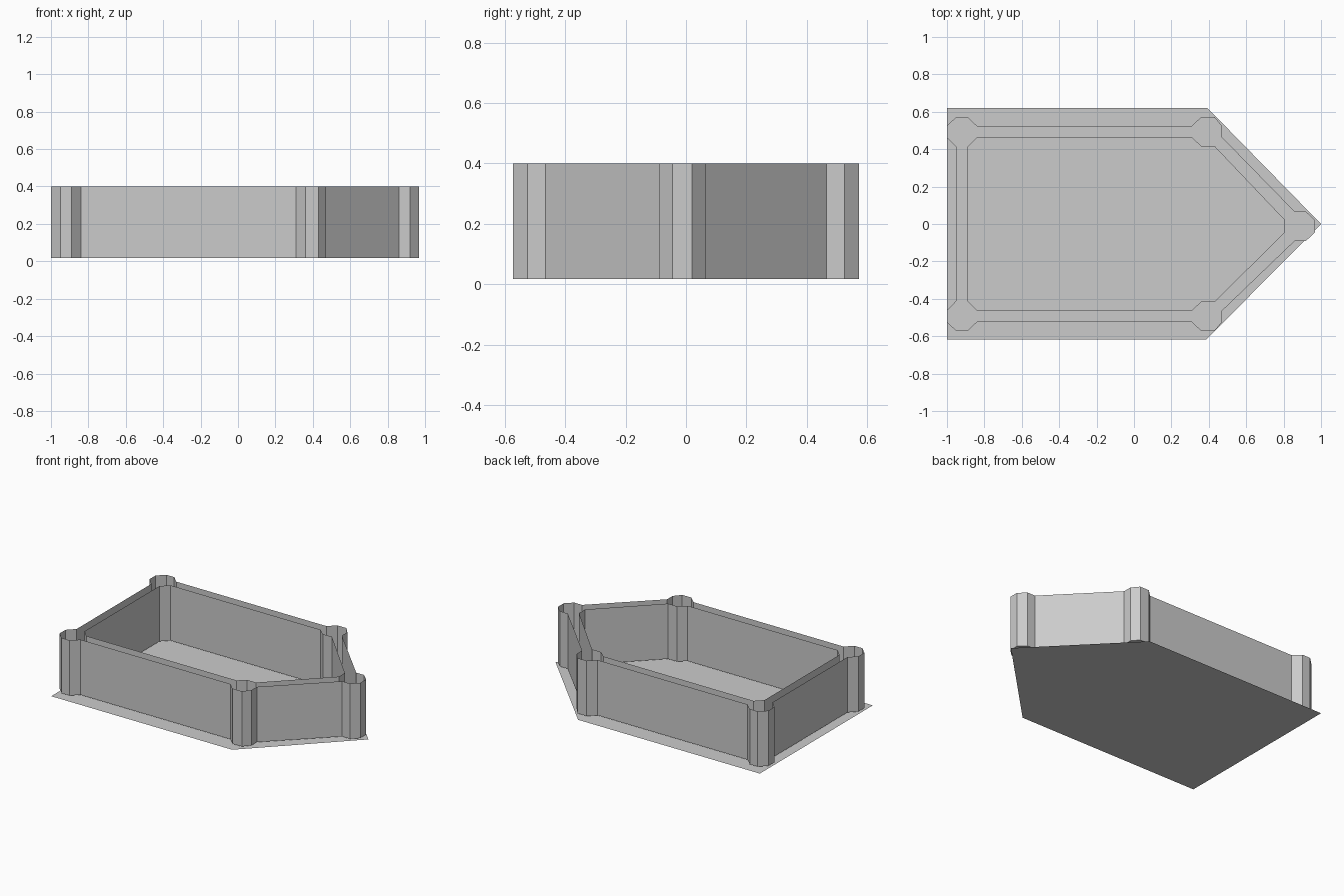
import bpy, bmesh

if "Cube" in bpy.data.objects:
    bpy.data.objects.remove(bpy.data.objects["Cube"])

Z_BOTTOM, Z_TOP = 0.017, 0.40
TIP_SHIFT = -0.012   # the tip post sits slightly off the centre line


def full_loop(half):
    """Mirror a half outline (y > 0) across the x axis into a closed loop."""
    pts = half + [(x, -y) for x, y in reversed(half)]
    return [(x, y + TIP_SHIFT if x > 0.6 else y) for x, y in pts]


def make_object(name, bm):
    mesh = bpy.data.meshes.new(name)
    bm.to_mesh(mesh)
    bm.free()
    obj = bpy.data.objects.new(name, mesh)
    bpy.context.collection.objects.link(obj)
    return obj


def wall_skin(bm, loop, inward=False):
    """Raise a vertical skin around the loop; return its bottom edges."""
    low = [bm.verts.new((x, y, Z_BOTTOM)) for x, y in loop]
    high = [bm.verts.new((x, y, Z_TOP)) for x, y in loop]
    n = len(loop)
    for i in range(n):
        j = (i + 1) % n
        face = bm.faces.new((low[i], high[i], high[j], low[j]))
        if inward:
            face.normal_flip()
    return [bm.edges.get((low[i], low[(i + 1) % n])) for i in range(n)]


# Flat base plate
bm = bmesh.new()
plate = [(-1, -0.617), (0.387, -0.617), (1, 0), (0.393, 0.62), (-1, 0.62)]
bm.faces.new([bm.verts.new((x, y, 0)) for x, y in plate])
make_object("base_plate", bm)

# Hollow walls with faceted corner posts, open at the top
outer = full_loop([
    (-0.95, 0.41), (-1, 0.46), (-1, 0.525), (-0.95, 0.573), (-0.89, 0.573),
    (-0.84, 0.525), (0.31, 0.525), (0.36, 0.573), (0.43, 0.573),
    (0.47, 0.525), (0.47, 0.465), (0.86, 0.078), (0.92, 0.078), (0.968, 0.032)])
inner = full_loop([
    (-0.89, 0.41), (-0.84, 0.46), (0.31, 0.46), (0.36, 0.415),
    (0.43, 0.415), (0.805, 0.033)])
bm = bmesh.new()
rim = wall_skin(bm, outer) + wall_skin(bm, inner, inward=True)

# Underside closing the hollow between the two skins
filled = bmesh.ops.triangle_fill(bm, edges=rim, use_beauty=True, use_dissolve=False)
for face in [g for g in filled["geom"] if isinstance(g, bmesh.types.BMFace)]:
    face.normal_update()
    if face.normal.z > 0:
        face.normal_flip()
make_object("perimeter_walls", bm)
